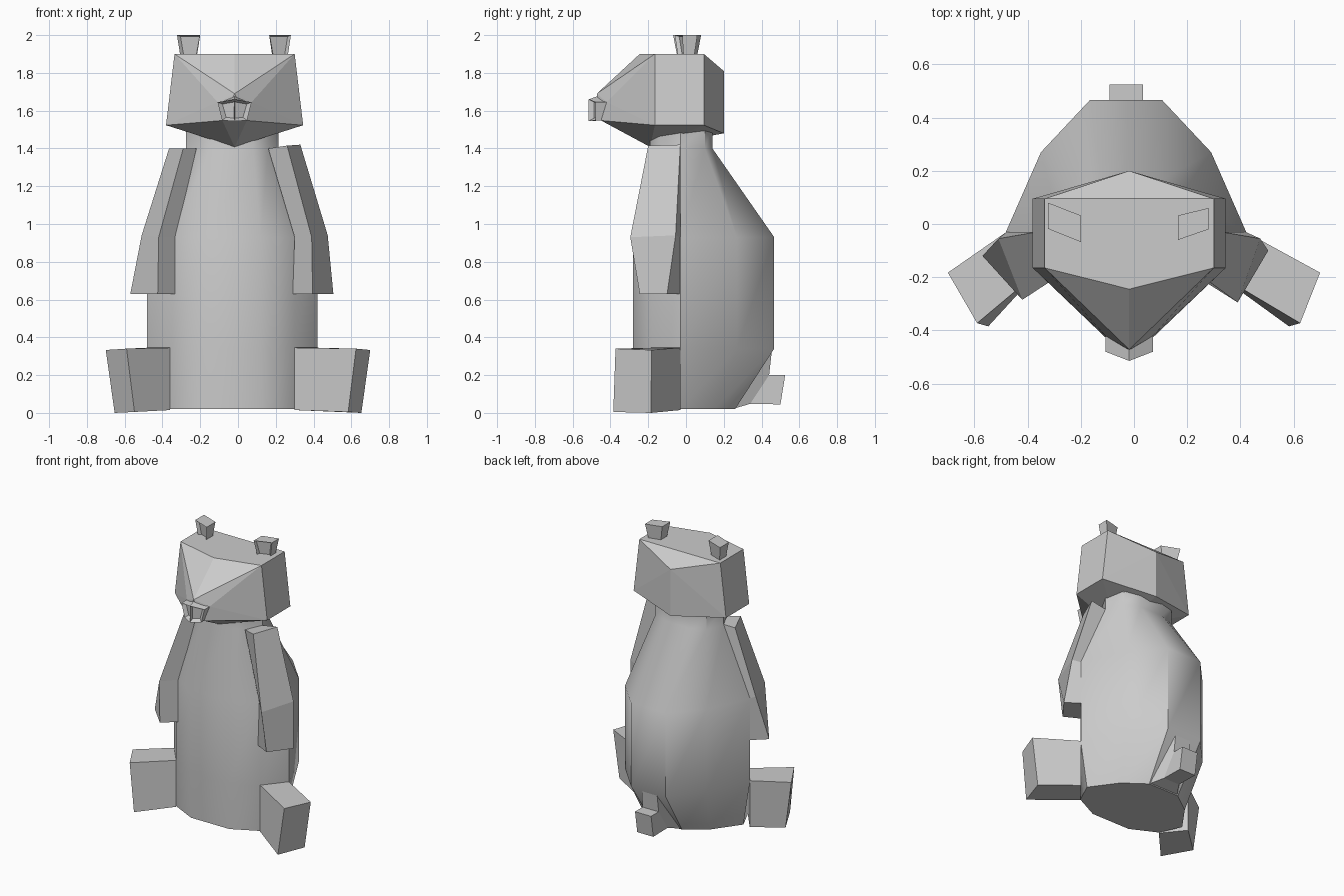
import bpy, bmesh
from mathutils import Vector

if "Cube" in bpy.data.objects:
    bpy.data.objects.remove(bpy.data.objects["Cube"])


def finish(name, bm, smooth=None):
    bmesh.ops.recalc_face_normals(bm, faces=bm.faces)
    me = bpy.data.meshes.new(name)
    bm.to_mesh(me)
    bm.free()
    ob = bpy.data.objects.new(name, me)
    bpy.context.collection.objects.link(ob)
    if smooth:
        bpy.ops.object.select_all(action='DESELECT')
        ob.select_set(True)
        bpy.context.view_layer.objects.active = ob
        bpy.ops.object.shade_smooth_by_angle(angle=smooth)
    return ob


def loft(name, rings, smooth=None, dent=None):
    """Skin equal rings of points, cap both ends; dent = inset of the front face."""
    bm = bmesh.new()
    rows = [[bm.verts.new(p) for p in r] for r in rings]
    n = len(rows[0])
    for a, b in zip(rows, rows[1:]):
        for i in range(n):
            j = (i + 1) % n
            bm.faces.new((a[i], a[j], b[j], b[i]))
    bm.faces.new(rows[0])
    bm.faces.new(rows[-1])
    if dent:
        bmesh.ops.recalc_face_normals(bm, faces=bm.faces)
        bm.normal_update()
        front = min(bm.faces, key=lambda f: f.normal.y)
        bmesh.ops.inset_individual(bm, faces=[front], thickness=dent[0])
        bm.normal_update()
        bmesh.ops.translate(bm, verts=front.verts[:], vec=-front.normal * dent[1])
    return finish(name, bm, smooth)


CX = -0.03  # centre line of the body


def ring(z, half):
    right = [(CX + x, y, z) for x, y in half]
    return right + [(2 * CX - x, y, z) for x, y, z in reversed(right)]


# Body: ten-sided sack narrowing into the neck
belly = [(0.15, -0.28), (0.33, -0.18), (0.452, -0.03), (0.32, 0.27), (0.135, 0.467)]
neck = [(0.11, -0.19), (0.19, -0.14), (0.245, -0.03), (0.2, 0.1), (0.09, 0.14)]
base = [(0.15, -0.27), (0.33, -0.18), (0.40, -0.03), (0.27, 0.15), (0.12, 0.26)]
loft("body", [ring(0.02, base), ring(0.34, belly), ring(0.93, belly),
              ring(1.40, neck), ring(1.52, neck)], smooth=0.65)

# Arms: per ring inner front, inner back, outer back, outer front
loft("arm_right", [
    [(0.29, -0.19, 0.63), (0.41, -0.03, 0.63), (0.505, -0.10, 0.63), (0.395, -0.245, 0.63)],
    [(0.30, -0.19, 0.93), (0.42, -0.03, 0.93), (0.475, -0.055, 0.94), (0.39, -0.295, 0.93)],
    [(0.16, -0.15, 1.40), (0.21, -0.03, 1.40), (0.33, -0.03, 1.42), (0.26, -0.20, 1.415)]])
loft("arm_left", [
    [(-0.33, -0.19, 0.63), (-0.47, -0.03, 0.63), (-0.57, -0.12, 0.63), (-0.425, -0.27, 0.63)],
    [(-0.33, -0.19, 0.93), (-0.48, -0.03, 0.93), (-0.51, -0.055, 0.94), (-0.42, -0.285, 0.93)],
    [(-0.22, -0.15, 1.40), (-0.27, -0.03, 1.40), (-0.365, -0.03, 1.40), (-0.29, -0.20, 1.40)]])

# Legs: blocks splayed from the hips
for side, s, fx in (("left", -1, 0.59), ("right", 1, 0.625)):
    inner = [CX + s * 0.33, CX + s * 0.45]
    loft("leg_" + side, [
        [(inner[0], -0.18, 0.015), (inner[1], -0.03, 0.015),
         (inner[1], -0.03, 0.345), (inner[0], -0.18, 0.345)],
        [(s * (fx - 0.042), -0.385, 0.005), (s * 0.653, -0.185, 0.0),
         (s * 0.70, -0.183, 0.333), (s * fx, -0.373, 0.34)]])

# Tail: flared root and a small stub
def tail_ring(w0, y0, z0, w1, y1, z1):
    return [(CX - w0, y0, z0), (CX + w0, y0, z0), (CX + w1, y1, z1), (CX - w1, y1, z1)]


loft("tail", [tail_ring(0.12, 0.25, 0.022, 0.06, 0.455, 0.335),
              tail_ring(0.063, 0.34, 0.048, 0.063, 0.44, 0.20),
              tail_ring(0.063, 0.50, 0.045, 0.063, 0.525, 0.20)])

# Head: faceted hull from skull corners and muzzle end
HX = -0.018
bm = bmesh.new()
for x, y, z in [(0.318, 0.095, 1.9), (0.318, -0.165, 1.9), (0.363, 0.095, 1.523),
                (0.363, -0.165, 1.523), (0.09, -0.42, 1.645), (0.065, -0.45, 1.548)]:
    for s in (-1, 1):
        bm.verts.new((HX + s * x, y, z))
for y, z in [(-0.245, 1.9), (0.2, 1.81), (0.2, 1.48), (-0.19, 1.408), (-0.472, 1.69)]:
    bm.verts.new((HX, y, z))
bmesh.ops.convex_hull(bm, input=bm.verts[:])
bmesh.ops.dissolve_limit(bm, angle_limit=0.03, verts=bm.verts[:], edges=bm.edges[:])
finish("head", bm)

# Nose: two halves meeting at a ridge, each with a sunken nostril
for side, s in (("left", -1), ("right", 1)):
    loft("nose_" + side, [
        [(HX, -0.40, 1.55), (HX + s * 0.065, -0.40, 1.55),
         (HX + s * 0.09, -0.40, 1.645), (HX, -0.43, 1.69)],
        [(HX, -0.515, 1.545), (HX + s * 0.066, -0.48, 1.548),
         (HX + s * 0.09, -0.48, 1.645), (HX, -0.515, 1.66)]], dent=(0.02, 0.025))

# Ears: tapered blocks with a hollowed front
for side, pts in (("left", [(-0.323, 0.08), (-0.20, 0.032), (-0.20, -0.068), (-0.323, -0.018)]),
                  ("right", [(0.28, 0.06), (0.165, 0.032), (0.165, -0.06), (0.28, -0.02)])):
    c = sum((Vector(p) for p in pts), Vector((0, 0))) / 4
    low = [c + (Vector(p) - c) * 0.7 for p in pts]
    loft("ear_" + side, [[(p.x, p.y, 1.885) for p in low],
                         [(p[0], p[1], 2.0) for p in pts]], dent=(0.015, 0.02))
